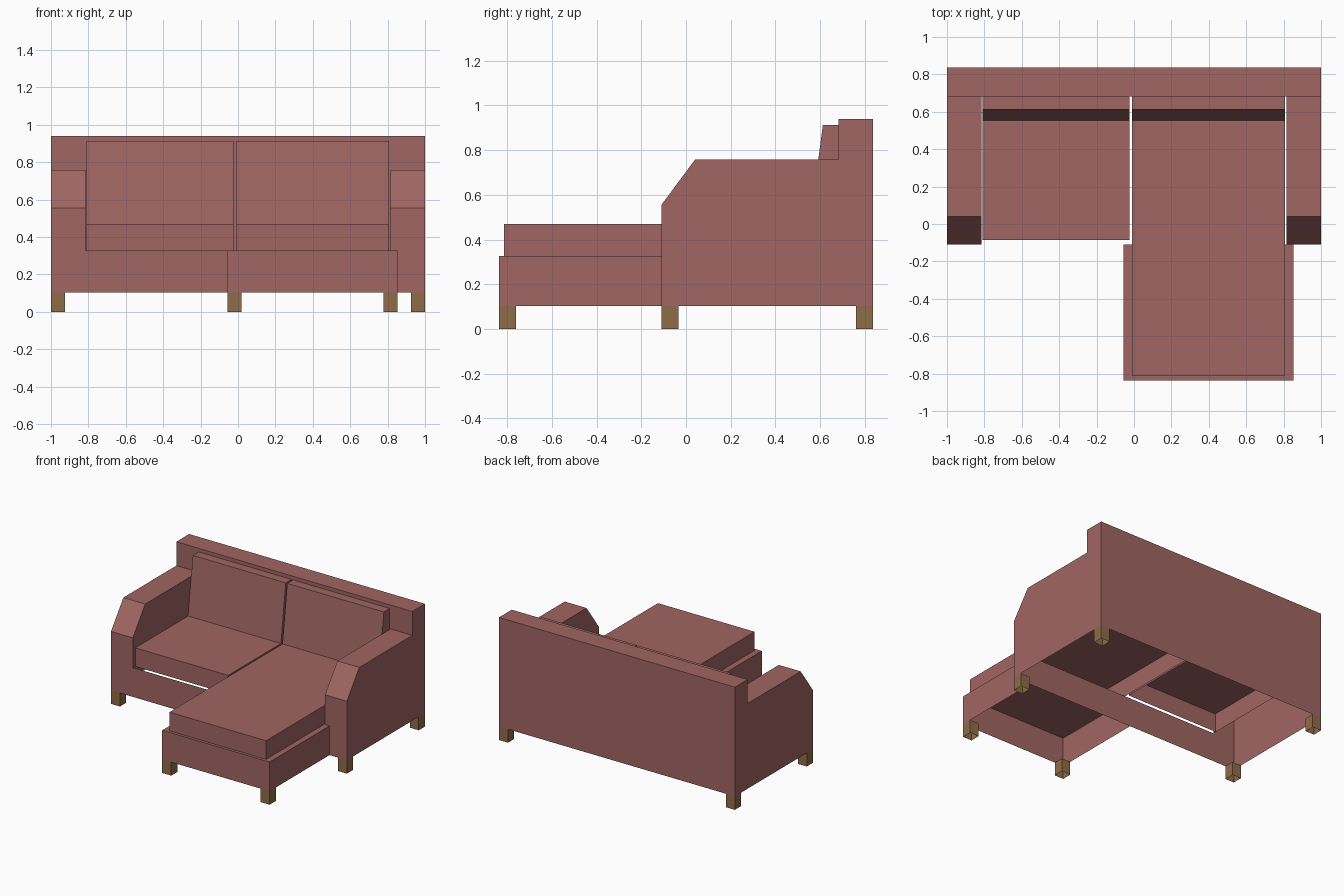
import bpy

if "Cube" in bpy.data.objects:
    bpy.data.objects.remove(bpy.data.objects["Cube"])


def material(name, rgb):
    m = bpy.data.materials.new(name)
    m.diffuse_color = (*rgb, 1)
    m.use_nodes = True
    m.node_tree.nodes["Principled BSDF"].inputs["Base Color"].default_value = m.diffuse_color
    return m


FABRIC = material("dusty red fabric", (0.352, 0.133, 0.124))
WOOD = material("brown wood", (0.275, 0.150, 0.067))


def prism(name, profile, x0, x1, skip=(), left=None, right=None, mat=FABRIC):
    """Open shell: a (y, z) profile (front, up, back, down) swept from x0 to x1.
    skip = profile edges left open; left/right = end cap outlines."""
    verts, faces = [], []

    def add(points):
        faces.append(range(len(verts), len(verts) + len(points)))
        verts.extend(points)

    for i, p in enumerate(profile):
        q = profile[(i + 1) % len(profile)]
        if i not in skip:
            add([(x0, *p), (x1, *p), (x1, *q), (x0, *q)])
    if left:
        add([(x0, *p) for p in left])
    if right:
        add([(x1, *p) for p in reversed(right)])
    mesh = bpy.data.meshes.new(name)
    mesh.from_pydata(verts, [], [tuple(f) for f in faces])
    mesh.materials.append(mat)
    ob = bpy.data.objects.new(name, mesh)
    bpy.context.collection.objects.link(ob)
    # weld the shared corners
    import bmesh
    bm = bmesh.new()
    bm.from_mesh(mesh)
    bmesh.ops.remove_doubles(bm, verts=bm.verts, dist=1e-5)
    bm.to_mesh(mesh)
    bm.free()
    return ob


def rect(y0, y1, z0, z1):
    return [(y0, z0), (y0, z1), (y1, z1), (y1, z0)]


FRONT, SEAM, BACK, LOW, DECK, SEAT = -0.11, 0.682, 0.836, 0.103, 0.327, 0.47

# back rest: hollow, open underneath
p = [(SEAM, LOW), (SEAM, DECK), (SEAM, 0.94), (BACK, 0.94), (BACK, LOW)]
prism("back_rest", p, -1, 1, skip=(0, 4), left=p, right=p)

# arms with a sloped front corner: hollow, inner panel stops at the deck
top = [(FRONT, 0.555), (0.04, 0.757), (SEAM, 0.757)]
outer = [(FRONT, LOW), *top, (SEAM, LOW)]
inner = [(FRONT, DECK), *top, (SEAM, DECK)]
prism("left_arm", outer, -1, -0.815, skip=(3, 4), left=outer, right=inner)
prism("right_arm", outer, 0.815, 1, skip=(3, 4), left=inner, right=outer)

# thin front rail between the arms
prism("front_rail", rect(FRONT, FRONT, LOW, DECK), -0.815, 0.815, skip=(1, 2, 3))

# chaise base
p = rect(-0.836, FRONT, LOW, DECK)
prism("chaise_base", p, -0.057, 0.853, skip=(2, 3), left=p, right=p)

# seat and back cushions, open underneath and behind
back_profile = [(0.554, SEAT), (0.612, 0.912), (SEAM, 0.912), (SEAM, SEAT)]
for side, x0, x1, y0 in (("left", -0.811, -0.024, -0.085),
                         ("chaise", -0.011, 0.808, -0.814)):
    p = rect(y0, SEAM, DECK, SEAT)
    prism(side + "_seat_cushion", p, x0, x1, skip=(2, 3), left=p, right=p)
    prism(side + "_back_cushion", back_profile, x0, x1, skip=(2, 3),
          left=back_profile, right=back_profile)

# square legs, open at both ends
W = 0.076
for name, x, y in (("front_left_leg", -1, FRONT), ("front_right_leg", 1 - W, FRONT),
                   ("back_left_leg", -1, BACK - W), ("back_right_leg", 1 - W, BACK - W),
                   ("chaise_left_leg", -0.057, -0.836),
                   ("chaise_right_leg", 0.853 - W, -0.836)):
    p = rect(y, y + W, 0, LOW)
    prism(name, p, x, x + W, skip=(1, 3), left=p, right=p, mat=WOOD)
